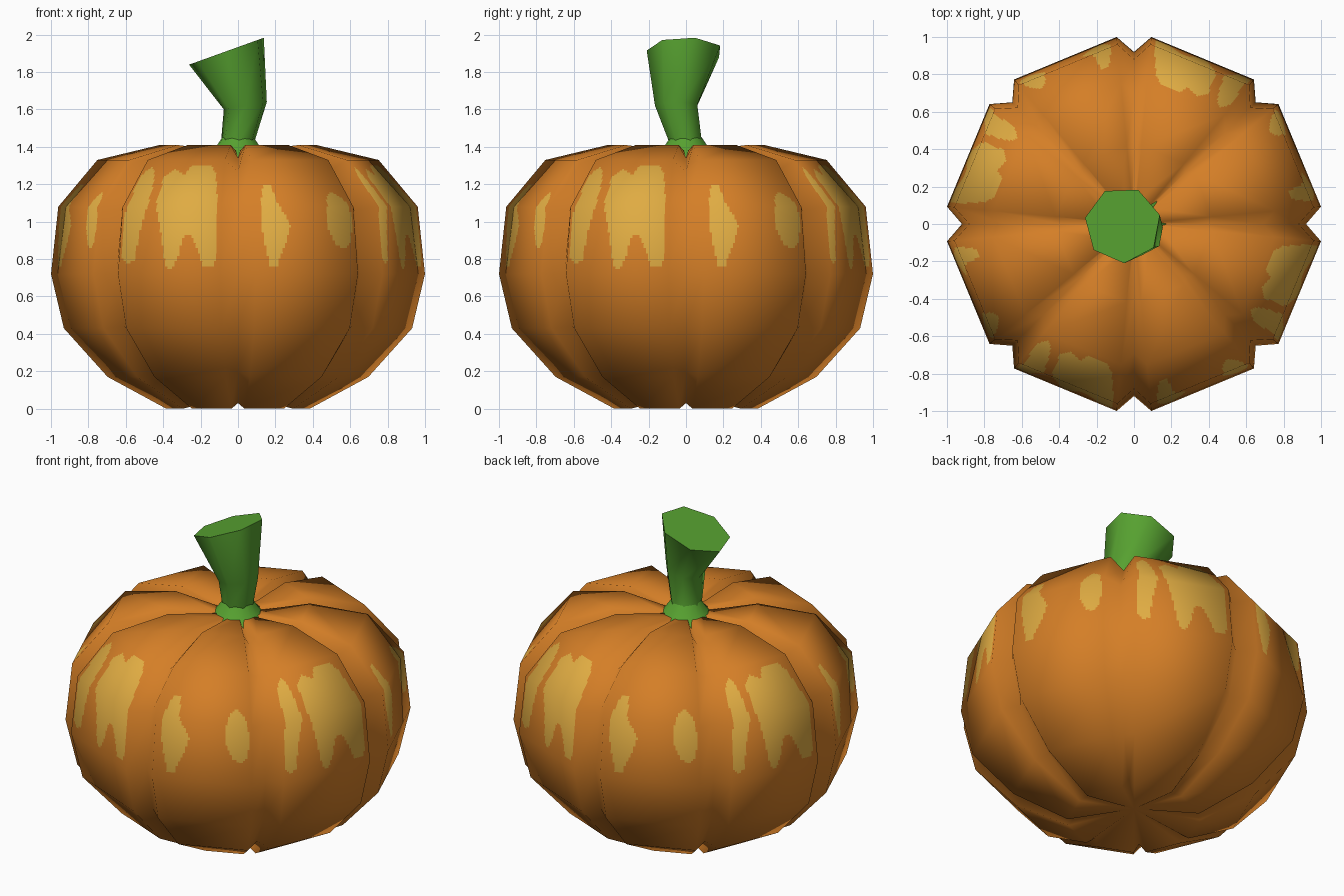
import bpy, math
from mathutils import Vector

if "Cube" in bpy.data.objects:
    bpy.data.objects.remove(bpy.data.objects["Cube"])


def material(name, rgb):
    m = bpy.data.materials.new(name)
    m.diffuse_color = (*rgb, 1)
    m.use_nodes = True
    m.node_tree.nodes["Principled BSDF"].inputs["Base Color"].default_value = m.diffuse_color
    return m


ORANGE = material("orange skin", (0.66, 0.21, 0.02))
YELLOW = material("yellow patch", (0.74, 0.41, 0.055))
GREEN = material("green stem", (0.095, 0.36, 0.03))


def make_object(name, verts, faces, mats):
    me = bpy.data.meshes.new(name)
    me.from_pydata(verts, [], faces)
    for m in mats:
        me.materials.append(m)
    me.update()
    ob = bpy.data.objects.new(name, me)
    bpy.context.collection.objects.link(ob)
    return ob


# Pumpkin profile: rib radius, rib height, groove radius, groove height
PROFILE = [
    (0.385, 0.00, 0.34, 0.03), (0.70, 0.17, 0.64, 0.20),
    (0.935, 0.43, 0.86, 0.44), (1.004, 0.72, 0.92, 0.72),
    (0.965, 1.08, 0.88, 1.06), (0.755, 1.33, 0.69, 1.27),
    (0.42, 1.41, 0.39, 1.34), (0.13, 1.38, 0.12, 1.345),
]
COLS, ROWS = 24, len(PROFILE)

# Yellow patches on a lobe: (distance across the lobe from its groove, height)
NARROW = [(.11, 1.20), (.20, 1.20), (.24, 1.10), (.36, .98), (.30, .88),
          (.21, .76), (.15, .76), (.10, .88), (.07, .98), (.07, 1.10)]
OVAL = [(.77, 1.13), (.85, 1.16), (.94, 1.12), (.98, 1.02), (.96, .90),
        (.88, .855), (.80, .88), (.73, .97), (.72, 1.05)]
SLANTED = [(.98, 1.25), (.90, 1.29), (.84, 1.27), (.79, 1.20), (.75, 1.09),
           (.82, .93), (.84, .80), (.90, .77), (.97, .80), (.985, .93),
           (.96, 1.09), (.97, 1.20)]
FORKED = [(.16, 1.30), (.41, 1.30), (.47, 1.25), (.60, 1.28), (.70, 1.24),
          (.67, 1.10), (.60, .93), (.54, .76), (.48, .745), (.43, .80),
          (.38, .92), (.30, .93), (.22, .84), (.17, .757), (.06, .76),
          (.045, .93), (.04, 1.10), (.09, 1.25)]


def inside(x, y, poly):
    hit = False
    for (x1, y1), (x2, y2) in zip(poly, poly[1:] + poly[:1]):
        if (y1 > y) != (y2 > y) and x < x1 + (y - y1) * (x2 - x1) / (y2 - y1):
            hit = not hit
    return hit


# Coarse body: a groove and two ribs for each of the eight lobes
coarse = []
for rr, rz, gr, gz in PROFILE:
    for k in range(8):
        for off, r, z in ((0, gr, gz), (5.3, rr, rz), (39.7, rr, rz)):
            a = math.radians(45 * k + off)
            coarse.append(Vector((r * math.cos(a), r * math.sin(a), z)))
coarse += [Vector((0, 0, 0.07)), Vector((0, 0, 1.35))]
BOTTOM, TOP = len(coarse) - 2, len(coarse) - 1
quads, caps = [], []
for j in range(ROWS - 1):
    for i in range(COLS):
        n = (i + 1) % COLS
        quads.append((j * COLS + i, j * COLS + n, (j + 1) * COLS + n, (j + 1) * COLS + i))
last = (ROWS - 1) * COLS
for i in range(COLS):
    n = (i + 1) % COLS
    caps += [(n, i, BOTTOM), (last + i, last + n, TOP)]

# Smooth normals are taken from the coarse body
temp = bpy.data.meshes.new("coarse_body")
temp.from_pydata(coarse, [], quads + caps)
temp.update()
normals = [v.normal.copy() for v in temp.vertices]
bpy.data.meshes.remove(temp)

# Final body: the painted band is cut finely, keeping the same flat facets
verts, norms, faces, index = list(coarse), list(normals), [], []


def blend(src, q, u, v):
    low = src[q[0]].lerp(src[q[1]], u)
    return low.lerp(src[q[3]].lerp(src[q[2]], u), v)


for f, q in enumerate(quads):
    row, col = divmod(f, COLS)
    if row not in (3, 4) or col % 3 != 1:
        faces.append(q)
        index.append(0)
        continue
    odd = (col // 3) % 2
    patches = (SLANTED, FORKED) if odd else (NARROW, OVAL)
    nu, nv = 44, 26
    base = len(verts)
    for b in range(nv + 1):
        for a in range(nu + 1):
            verts.append(blend(coarse, q, a / nu, b / nv))
            norms.append(blend(normals, q, a / nu, b / nv).normalized())
    for b in range(nv):
        for a in range(nu):
            p = base + b * (nu + 1) + a
            faces.append((p, p + 1, p + nu + 2, p + nu + 1))
            u = (a + 0.5) / nu
            z = blend(coarse, q, u, (b + 0.5) / nv).z
            s = 1 - u if odd else u
            index.append(int(any(inside(s, z, poly) for poly in patches)))
faces += caps
index += [0] * len(caps)
body = make_object("pumpkin_body", verts, faces, [ORANGE, YELLOW])
for p, m in zip(body.data.polygons, index):
    p.material_index = m
    p.use_smooth = True
body.data.normals_split_custom_set_from_vertices([tuple(n) for n in norms])


def loft(name, rings, cap):
    n = len(rings[0])
    fs = [(j * n + i, j * n + (i + 1) % n, (j + 1) * n + (i + 1) % n, (j + 1) * n + i)
          for j in range(len(rings) - 1) for i in range(n)]
    if cap:
        fs.append(tuple(range((len(rings) - 1) * n, len(rings) * n)))
    ob = make_object(name, [v for r in rings for v in r], fs, [GREEN])
    bpy.context.view_layer.objects.active = ob
    ob.select_set(True)
    bpy.ops.object.shade_smooth_by_angle(angle=math.radians(60))
    ob.select_set(False)


# Stem: seven-sided, bent and flared, with a slanted cut top
def stem_ring(cx, cy, z, r, slope):
    ring = []
    for k in range(7):
        a = math.radians(15 + k * 360 / 7)
        x = r * math.cos(a)
        ring.append((cx + x, cy + r * math.sin(a), z + slope * x))
    return ring


loft("stem", [stem_ring(0, 0, 1.33, 0.10, 0), stem_ring(0, 0, 1.43, 0.092, 0),
              stem_ring(0.04, -0.048, 1.62, 0.118, 0.17),
              stem_ring(-0.06, -0.005, 1.912, 0.205, 0.36)], True)


# Star-shaped collar with points reaching into the grooves
def collar_ring(r1, z1, r2, z2):
    ring = []
    for k in range(16):
        a = math.radians(22.5 * k)
        r, z = (r2, z2) if k % 2 else (r1, z1)
        ring.append((r * math.cos(a), r * math.sin(a), z))
    return ring


loft("stem_collar", [collar_ring(0.18, 1.34, 0.135, 1.375),
                     collar_ring(0.135, 1.375, 0.125, 1.395),
                     collar_ring(0.085, 1.45, 0.085, 1.45)], False)
